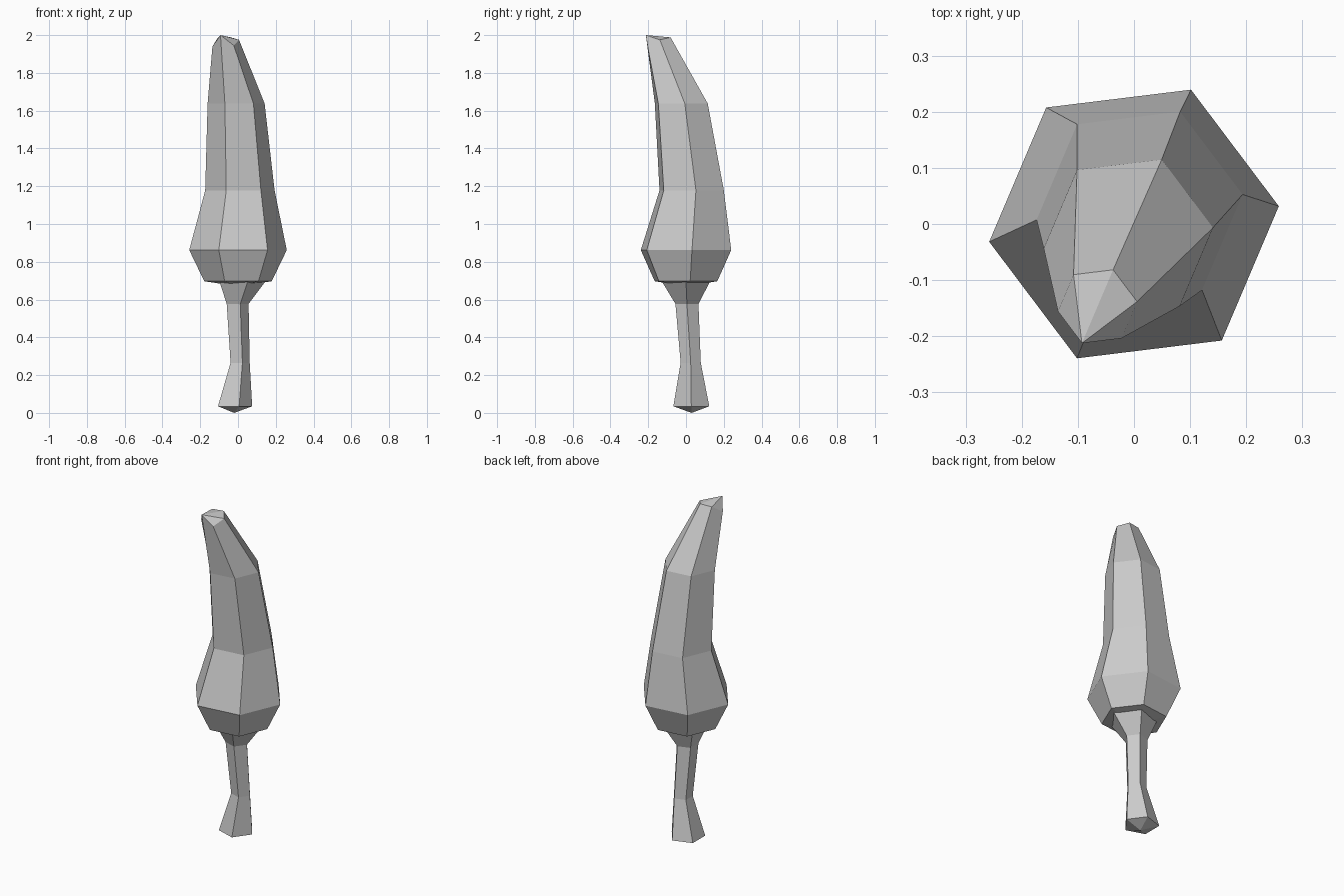
import bpy, bmesh
from math import cos, sin, radians

if "Cube" in bpy.data.objects:
    bpy.data.objects.remove(bpy.data.objects["Cube"])


def loft(name, sides, phase, rings, bottom_tip, top_tip=None, top_heights=None):
    """Skin stacked polygon rings (x, y, z, radius); close the ends with fans."""
    bm = bmesh.new()
    loops = []
    for cx, cy, z, r in rings:
        angles = [radians(phase + 360 * i / sides) for i in range(sides)]
        loops.append([bm.verts.new((cx + r * cos(a), cy + r * sin(a), z)) for a in angles])
    if top_heights:
        for v, z in zip(loops[-1], top_heights):
            v.co.z = z
    for lo, hi in zip(loops, loops[1:]):
        for i in range(sides):
            j = (i + 1) % sides
            bm.faces.new((lo[i], lo[j], hi[j], hi[i]))
    tip = bm.verts.new(bottom_tip)
    for i in range(sides):
        bm.faces.new((loops[0][(i + 1) % sides], loops[0][i], tip))
    top = loops[-1]
    if top_tip:
        tip = bm.verts.new(top_tip)
        for i in range(sides):
            bm.faces.new((top[i], top[(i + 1) % sides], tip))
    else:
        # fan from the highest corner
        k = max(range(sides), key=lambda i: top[i].co.z)
        for i in range(1, sides - 1):
            bm.faces.new((top[k], top[(k + i) % sides], top[(k + i + 1) % sides]))
    bmesh.ops.recalc_face_normals(bm, faces=bm.faces)
    mesh = bpy.data.meshes.new(name)
    bm.to_mesh(mesh)
    bm.free()
    obj = bpy.data.objects.new(name, mesh)
    bpy.context.collection.objects.link(obj)
    return obj


# Five-sided trunk, flared at both ends
loft("trunk", 5, 0, [
    (-0.025, 0.028, 0.035, 0.100),
    (0.006, 0.025, 0.265, 0.056),
    (-0.008, 0.005, 0.577, 0.064),
    (0.010, 0.000, 0.692, 0.132),
], (-0.02, 0.03, 0.0), top_tip=(0.01, 0.0, 0.72))

# Six-sided leaning crown
loft("foliage", 6, 7, [
    (0.000, 0.000, 0.697, 0.180),
    (0.000, 0.000, 0.862, 0.260),
    (0.010, 0.030, 1.178, 0.185),
    (-0.010, -0.025, 1.638, 0.152),
    (-0.065, -0.147, 1.970, 0.071),
], (0.0, 0.0, 0.67), top_heights=(1.975, 1.988, 1.985, 1.94, 2.0, 1.945))
